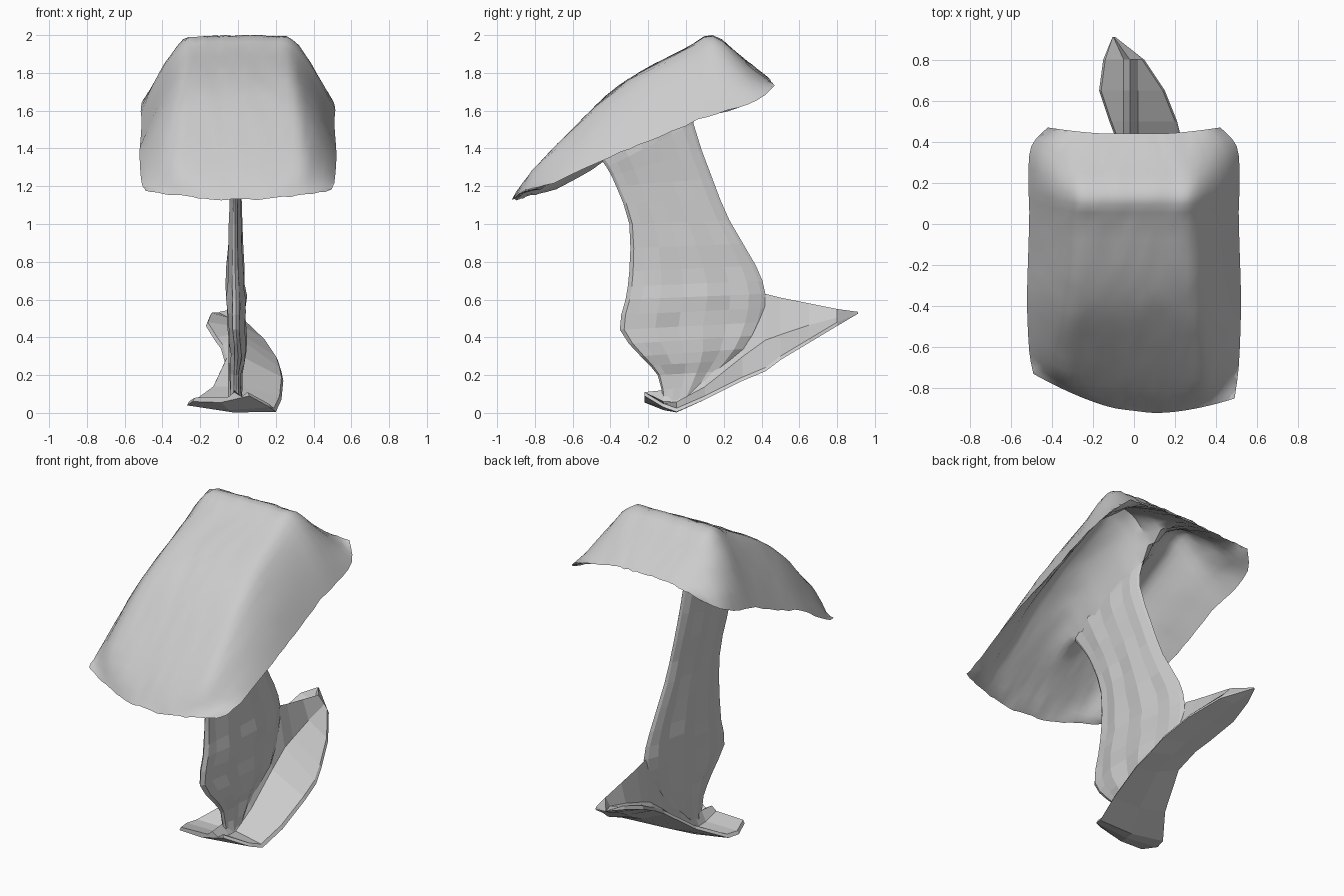
import bpy, math, random
from mathutils import Vector

if "Cube" in bpy.data.objects:
    bpy.data.objects.remove(bpy.data.objects["Cube"])

random.seed(4)


def add_mesh(name, verts, faces, angle):
    me = bpy.data.meshes.new(name)
    me.from_pydata([tuple(v) for v in verts], [], faces)
    ob = bpy.data.objects.new(name, me)
    bpy.context.collection.objects.link(ob)
    bpy.ops.object.select_all(action='DESELECT')
    ob.select_set(True)
    bpy.context.view_layer.objects.active = ob
    if angle:
        bpy.ops.object.shade_smooth_by_angle(angle=math.radians(angle))
    return ob


def spline_rows(rows, steps):
    # Catmull-Rom interpolation between rows of numbers
    out = []
    for i in range(len(rows) - 1):
        a, b, c, d = (rows[max(0, min(len(rows) - 1, i + k))] for k in (-1, 0, 1, 2))
        for s in range(steps):
            t = s / steps
            out.append([0.5 * (2 * q + (r - p) * t + (2 * p - 5 * q + 4 * r - w) * t * t
                               + (3 * q - p - 3 * r + w) * t ** 3)
                        for p, q, r, w in zip(a, b, c, d)])
    out.append(list(rows[-1]))
    return out


def loft(name, rings, angle=0):
    n = len(rings[0])
    verts = [v for r in rings for v in r]
    faces = [(i * n + j, i * n + (j + 1) % n, (i + 1) * n + (j + 1) % n, (i + 1) * n + j)
             for i in range(len(rings) - 1) for j in range(n)]
    faces += [tuple(reversed(range(n))), tuple(range(len(verts) - n, len(verts)))]
    return add_mesh(name, verts, faces, angle)


# Cap: crest y, crest z, rim half width, rim y, rim z, shoulder start
cap_rows = [(-.91, 1.13, .49, -.79, 1.18, .15), (-.80, 1.28, .51, -.66, 1.22, .6),
            (-.60, 1.50, .52, -.45, 1.33, .6), (-.42, 1.68, .52, -.30, 1.40, .55),
            (-.25, 1.80, .515, -.14, 1.46, .52), (0, 1.93, .51, .06, 1.55, .5),
            (.14, 2.0, .515, .22, 1.60, .5), (.30, 1.88, .50, .38, 1.66, .48),
            (.44, 1.77, .42, .47, 1.73, .3)]
rows = spline_rows(cap_rows, 3)
N = 32
M = N + 1
R = len(rows)
outer, inner = [], []
for i, (yc, zc, w, yr, zr, u0) in enumerate(rows):
    skew = max(0, 1 - i / 8)
    pleat = 1.08 if i % 2 else .92
    for j in range(M):
        u = 2 * j / N - 1
        a = abs(u)
        f = .05 * a * a + .95 * (max(0, a - u0) / (1 - u0)) ** 1.5
        x = math.copysign(w * a, u)
        y = yc + (yr - yc) * f - .06 * u * skew
        z = zc + (zr - zc) * f
        outer.append((x, y, min(2, z + random.uniform(-.006, .004))))
        # Underside: thin shell that gathers down to the stem
        edge = min(1, 5 * min(1 - a, i / R, (R - 1 - i) / R))
        drop = .34 * pleat * math.exp(-abs(x + .01) / .09 - (abs(yc + .13) / .38) ** 3)
        inner.append((x * (1 - .07 * edge), y - (y + .2) * .05 * edge,
                      outer[-1][2] - .05 * edge - drop * edge))
faces = []
for i in range(R - 1):
    for j in range(N):
        q = (i * M + j, i * M + j + 1, (i + 1) * M + j + 1, (i + 1) * M + j)
        faces.append(q)
        faces.append(tuple(k + R * M for k in reversed(q)))
cap = add_mesh("cap", outer + inner, faces, 40)

# Stem: front y, front z, back y, back z, half thickness, x shift
stem_rows = [(-.12, .06, .08, .08, .03, -.01), (-.15, .20, .20, .22, .03, -.01),
             (-.24, .30, .32, .34, .045, 0), (-.35, .44, .40, .48, .045, -.01),
             (-.32, .60, .42, .63, .05, -.01), (-.30, .75, .37, .78, .042, -.015),
             (-.30, 1.0, .23, 1.02, .033, -.015), (-.37, 1.20, .14, 1.24, .03, -.015),
             (-.42, 1.30, .04, 1.53, .035, -.01), (-.50, 1.41, .06, 1.66, .04, -.01),
             (-.56, 1.49, .14, 1.82, .03, -.01)]
rings = []
K = 9
for yf, zf, yb, zb, h, dx in spline_rows(stem_rows, 2):
    ring = []
    for j in range(2 * K):
        a = 2 * math.pi * j / (2 * K)
        ridge = (1.1 if j % 2 else .8) + random.uniform(-.15, .15)
        k = (1 - math.cos(a)) / 2
        ring.append(Vector((dx + math.sin(a) * h * ridge,
                            yf + (yb - yf) * k, zf + (zb - zf) * k)))
    rings.append(ring)
loft("stem", rings)

# Foot: y, left x, left z, right x, right z, fin peak z
foot_rows = [(-.22, -.24, .06, .06, .09, .11), (-.12, -.27, .04, .17, .03, .12),
             (-.05, -.25, .04, .20, .005, .14), (.10, -.14, .12, .23, .07, .24),
             (.30, -.07, .27, .24, .17, .48), (.42, -.09, .34, .23, .22, .63),
             (.50, -.12, .38, .21, .28, .61), (.65, -.17, .46, .15, .37, .58),
             (.80, -.15, .51, .05, .46, .55), (.91, -.105, .53, -.09, .525, .535)]
rings = []
for y, xl, zl, xr, zr, zp in foot_rows:
    low = (zl + zr) / 2
    cx = max(xl + .008, -.02) if y < .85 else -.098
    taper = min(1, (xr - xl) / .2)
    neck = low + (zp - low) * .3
    pts = [(xl, zl), ((xl + xr) / 2, low - .02 * taper), (xr, zr),
           (xr - .01 * taper, zr + .02 * taper),
           (cx + .04 * taper, neck), (cx, zp), (cx - .03 * taper, neck),
           (xl + .01 * taper, zl + .02 * taper)]
    rings.append([Vector((px, y, max(0, pz))) for px, pz in pts])
loft("foot", rings)
